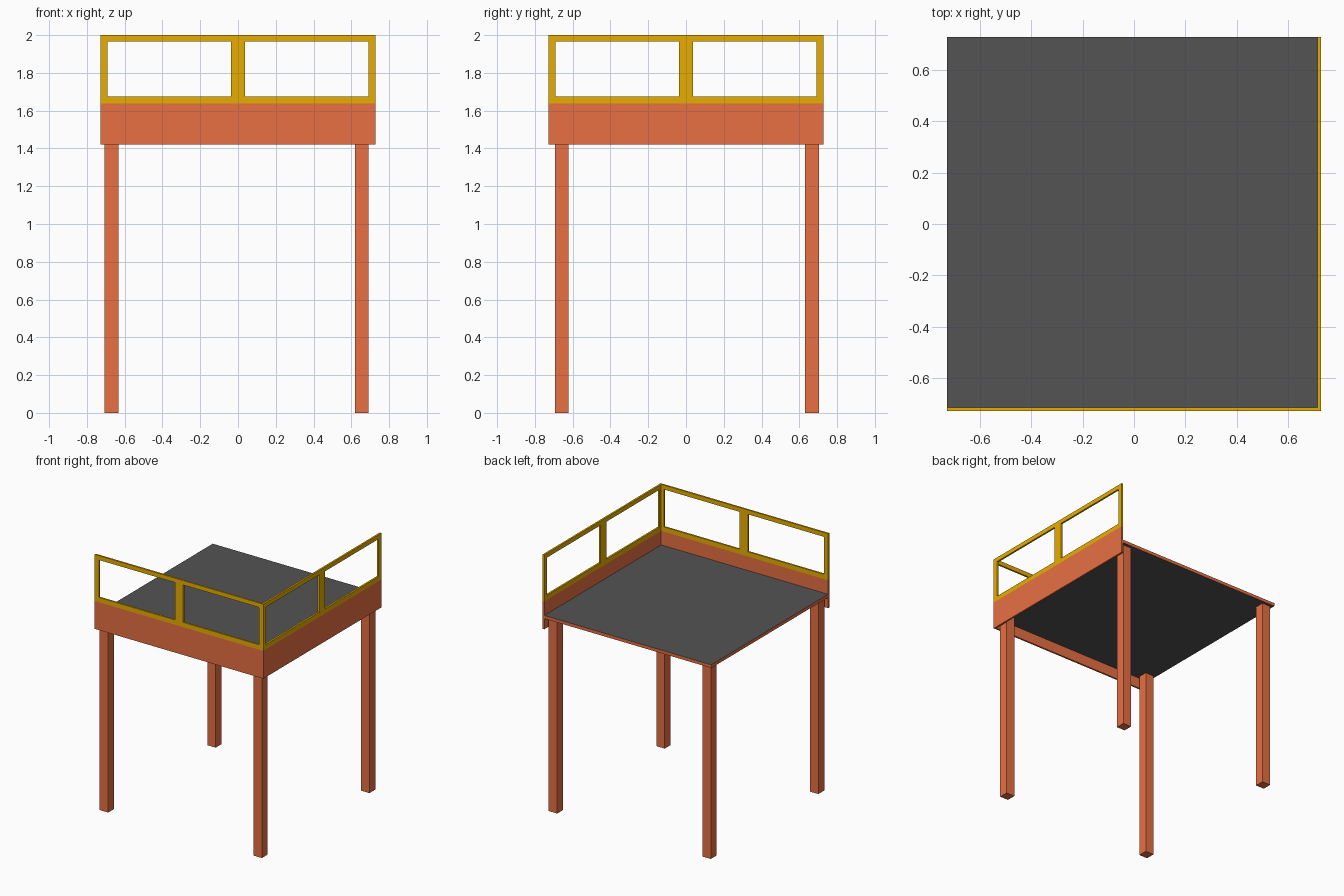
import bpy
import bmesh
from math import pi
from mathutils import Matrix, Vector

cube = bpy.data.objects.get("Cube")
if cube:
    bpy.data.objects.remove(cube, do_unlink=True)


def material(name, rgb):
    m = bpy.data.materials.new(name)
    m.use_nodes = True
    m.diffuse_color = (*rgb, 1)
    m.node_tree.nodes["Principled BSDF"].inputs["Base Color"].default_value = (*rgb, 1)
    return m


brick = material("brick red", (0.8, 0.162, 0.055))
gold = material("golden yellow", (0.8, 0.42, 0.0))
grey = material("dark grey", (0.088, 0.088, 0.088))

HALF = 0.727                      # half the deck width
THICK = 0.014                     # panel thickness
INNER = HALF - THICK
SKIRT_LOW, SKIRT_TOP, RAIL_TOP = 1.42, 1.637, 2.0
DECK_LOW, DECK_TOP = 1.503, 1.528


def add_object(name, bm, *mats):
    mesh = bpy.data.meshes.new(name)
    bmesh.ops.recalc_face_normals(bm, faces=bm.faces)
    bm.to_mesh(mesh)
    bm.free()
    for m in mats:
        mesh.materials.append(m)
    obj = bpy.data.objects.new(name, mesh)
    bpy.context.collection.objects.link(obj)
    return obj


def box(name, low, high, *mats, rule=None):
    low, high = Vector(low), Vector(high)
    bm = bmesh.new()
    place = Matrix.Translation((low + high) / 2) @ Matrix.Diagonal((*(high - low), 1))
    bmesh.ops.create_cube(bm, size=1, matrix=place)
    bm.normal_update()
    if rule:
        for f in bm.faces:
            f.material_index = rule(f)
    return add_object(name, bm, *mats)


def railing(name, along, matrix):
    """Frame with two openings: a grid of cells minus the holes, extruded."""
    up = [SKIRT_TOP, 1.674, 1.966, RAIL_TOP]
    bm = bmesh.new()
    grid = [[bm.verts.new((a, -HALF, z)) for z in up] for a in along]
    for i in range(len(along) - 1):
        for j in range(len(up) - 1):
            if j == 1 and i % 2 == 1:
                continue
            bm.faces.new((grid[i][j], grid[i + 1][j], grid[i + 1][j + 1], grid[i][j + 1]))
    shell = bmesh.ops.extrude_face_region(bm, geom=bm.faces[:])
    moved = [g for g in shell["geom"] if isinstance(g, bmesh.types.BMVert)]
    bmesh.ops.translate(bm, vec=(0, THICK, 0), verts=moved)
    bmesh.ops.transform(bm, matrix=matrix, verts=bm.verts)
    return add_object(name, bm, gold)


# Deck slab: grey top and underside, brick rim
box("deck", (-HALF, -INNER, DECK_LOW), (INNER, HALF, DECK_TOP), grey, brick,
    rule=lambda f: 0 if abs(f.normal.z) > 0.5 else 1)

# Skirt boards on the front and left sides
box("front_skirt", (-HALF, -HALF, SKIRT_LOW), (HALF, -INNER, SKIRT_TOP), brick)
box("left_skirt", (INNER, -INNER, SKIRT_LOW), (HALF, HALF, SKIRT_TOP), brick)

# Railings above the skirts
stops = [-0.691, -0.036, 0.036, 0.691]
railing("front_railing", [-HALF, *stops, HALF], Matrix.Identity(4))
railing("left_railing", [-INNER, *stops, HALF], Matrix.Rotation(pi / 2, 4, "Z"))

# Square legs under each corner
LEG = 0.0365
for side, x in (("right", -0.67), ("left", 0.655)):
    for end, y in (("front", -0.658), ("back", 0.667)):
        box(f"{end}_{side}_leg", (x - LEG, y - LEG, 0), (x + LEG, y + LEG, DECK_LOW), brick)
